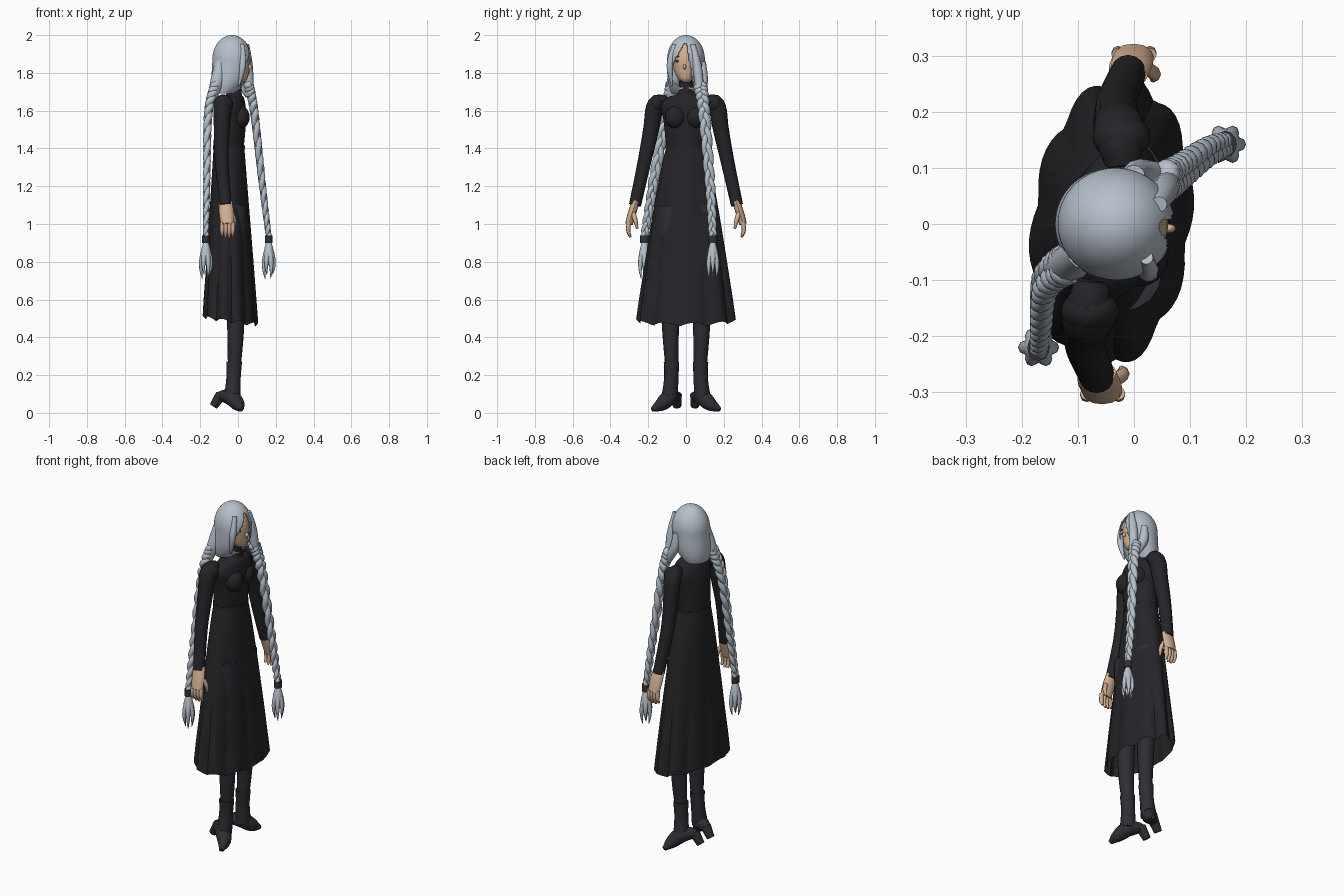
import bpy, bmesh
from math import sin, cos, pi, tau, radians, sqrt
from mathutils import Vector

cube = bpy.data.objects.get("Cube")
if cube:
    bpy.data.objects.remove(cube)

YAW = -0.1  # the body is turned slightly


def material(name, red, green, blue):
    mat = bpy.data.materials.new(name)
    mat.use_nodes = True
    color = (red, green, blue, 1)
    mat.diffuse_color = color
    mat.node_tree.nodes["Principled BSDF"].inputs["Base Color"].default_value = color
    return mat


HAIR = material("silver hair", 0.47, 0.53, 0.6)
DRESS = material("black cloth", 0.018, 0.018, 0.022)
BOOT = material("charcoal leather", 0.026, 0.026, 0.033)
SKIN = material("warm skin", 0.66, 0.43, 0.28)
DARK = material("dark detail", 0.03, 0.03, 0.04)


def steps(count):
    return [i / count for i in range(count + 1)]


def spline(rows, detail):
    """Interpolate rows of numbers along a smooth curve."""
    rows = [Vector(row) for row in rows]
    padded = [rows[0], *rows, rows[-1]]
    result = []
    for before, start, end, after in zip(padded, padded[1:], padded[2:], padded[3:]):
        leave, arrive = (end - before) / 2, (after - start) / 2
        for t in steps(detail)[:-1]:
            blend = t * t * (3 - 2 * t)
            result.append(start.lerp(end, blend) + leave * (t * (1 - t) ** 2)
                          - arrive * (t * t * (1 - t)))
    return result + [rows[-1]]


def surface(name, rings, mat, caps=True, drop=None, angle=50):
    """Join rings of points into one smooth object."""
    bm = bmesh.new()
    rows = [[bm.verts.new(point) for point in ring] for ring in rings]
    for low, high in zip(rows, rows[1:]):
        for i in range(len(low)):
            bm.faces.new((low[i - 1], low[i], high[i], high[i - 1]))
    if caps:
        bm.faces.new(rows[0])
        bm.faces.new(rows[-1])
    bmesh.ops.recalc_face_normals(bm, faces=bm.faces)
    if drop:
        unwanted = [face for face in bm.faces if drop(face.calc_center_median())]
        bmesh.ops.delete(bm, geom=unwanted, context="FACES")
    mesh = bpy.data.meshes.new(name)
    bm.to_mesh(mesh)
    bm.free()
    mesh.materials.append(mat)
    ob = bpy.data.objects.new(name, mesh)
    bpy.context.collection.objects.link(ob)
    bpy.ops.object.select_all(action="DESELECT")
    ob.select_set(True)
    bpy.context.view_layer.objects.active = ob
    bpy.ops.object.shade_smooth_by_angle(angle=radians(angle))
    return ob


def loft(name, profile, mat, segments=32, pleat=None, **options):
    """Stack ovals given as height, centre x, half depth and half width."""
    rings = []
    for z, centre, depth, width in profile:
        ring = []
        for turn in steps(segments)[:-1]:
            swell, lift = pleat(turn * tau, z) if pleat else (1, 0)
            x, y = depth * swell * cos(turn * tau), width * swell * sin(turn * tau)
            ring.append((centre + x * cos(YAW) - y * sin(YAW), x * sin(YAW) + y * cos(YAW), z + lift))
        rings.append(ring)
    return surface(name, rings, mat, **options)


def tube(name, points, mat, segments=12, detail=4, flat=1.0, across=(0, 1, 0)):
    """Sweep a circle through x, y, z, radius points; flat widens it sideways."""
    points = spline(points, detail)
    rings = []
    for i, point in enumerate(points):
        ahead = points[min(i + 1, len(points) - 1)]
        tangent = (ahead - points[max(i - 1, 0)]).to_3d().normalized()
        side = Vector(across)
        side = (side - tangent * tangent.dot(side)).normalized()
        other = tangent.cross(side)
        rings.append([point.to_3d() + point[3] * (side * flat * cos(t * tau) + other * sin(t * tau))
                      for t in steps(segments)[:-1]])
    return surface(name, rings, mat)


def ball(name, centre, depth, width, height, mat):
    rings = []
    for p in steps(14)[1:-1]:
        radius = sin(p * pi)
        rings.append([Vector(centre) + Vector((depth * radius * cos(t * tau), width * radius * sin(t * tau),
                                               height * cos(p * pi))) for t in steps(20)[:-1]])
    return surface(name, rings, mat)


# Bodice with high collar and bust
bodice = [(1.76, -0.015, 0.035, 0.037), (1.69, -0.02, 0.04, 0.045), (1.67, -0.03, 0.06, 0.1),
          (1.62, -0.035, 0.075, 0.135), (1.55, -0.04, 0.083, 0.12), (1.4, -0.05, 0.08, 0.105)]
loft("bodice", spline(bodice, 4), DRESS)
for side, y in (("left", 0.048), ("right", -0.056)):
    ball(side + "_bust", (0.012, y, 1.565), 0.05, 0.055, 0.06, DRESS)


# Pleated skirt, fuller toward the hem, with a seam at the waist
def pleats(angle, z):
    fold = abs(sin(5 * angle + 0.5)) - 0.7
    amount = min(1, max(0, (1.4 - z) / 0.8))
    return 1 + 0.09 * amount * fold, amount ** 8 * (0.02 * fold - 0.02 * cos(angle))


skirt = [(1.42 - 0.93 * t, -0.048 + 0.008 * t, 0.08 + 0.062 * t, 0.1 + 0.16 * t ** 0.8) for t in steps(16)]
loft("skirt", skirt, DRESS, segments=80, pleat=pleats, caps=False, angle=25)
loft("waist_seam", [(z, -0.048, 0.085, 0.108) for z in (1.415, 1.395)], DRESS)

# Arms, hands, legs and boots
for side, s in (("left", 1), ("right", -1)):
    mid = 0.028 * (s - 1)
    tube(side + "_sleeve", [(mid - 0.02, s * 0.1, 1.65, 0.03), (mid - 0.025, s * 0.16, 1.63, 0.046),
                            (mid - 0.03, s * 0.185, 1.5, 0.042), (mid - 0.03, s * 0.22, 1.33, 0.036),
                            (mid - 0.01, s * 0.27, 1.1, 0.032)], DRESS, segments=16, detail=6)
    ball(side + "_shoulder", (mid - 0.022, s * 0.155, 1.635), 0.052, 0.04, 0.05, DRESS)
    tube(side + "_palm", [(mid - 0.01, s * 0.265, 1.12, 0.02), (mid - 0.005, s * 0.285, 1.06, 0.022),
                          (mid, s * 0.302, 1, 0.02)], SKIN, flat=1.75, across=(1, 0, 0))
    for finger in range(4):
        x = 0.019 * (finger - 1.5)
        tip = 0.925 + 0.008 * abs(finger - 1.5)
        tube(f"{side}_finger_{finger + 1}",
             [(mid + x, s * 0.302, 1.01, 0.012), (mid + x, s * 0.306, 0.965, 0.011),
              (mid + x, s * 0.294, tip, 0.006)], SKIN, segments=8)
    tube(side + "_thumb", [(mid + 0.018, s * 0.28, 1.06, 0.013), (mid + 0.036, s * 0.268, 1.02, 0.012),
                           (mid + 0.034, s * 0.258, 0.975, 0.006)], SKIN, segments=8)
    tube(side + "_leg", [(-0.02, s * 0.085, 1.1, 0.07), (-0.012, s * 0.083, 0.5, 0.047),
                         (-0.02, s * 0.075, 0.24, 0.034)], BOOT, segments=16)
    tube(side + "_boot_shaft", [(-0.02, s * 0.077, 0.27, 0.041), (-0.024, s * 0.078, 0.18, 0.038),
                                (-0.03, s * 0.087, 0.08, 0.044)], BOOT, segments=16)
    tube(side + "_boot_foot", [(-0.115, s * 0.047, 0.085, 0.012), (-0.085, s * 0.057, 0.09, 0.03),
                               (-0.035, s * 0.09, 0.08, 0.042), (0, s * 0.13, 0.045, 0.036),
                               (0.016, s * 0.18, 0.017, 0.012)],
         BOOT, segments=16, across=(0.8, -0.6 * s, 0))
    tube(side + "_boot_heel", [(-0.09, s * 0.052, 0.095, 0.03), (-0.13, s * 0.047, 0.035, 0.022)], BOOT)

# Face, an egg with its chin pushed forward
face = []
for t in steps(16)[1:]:
    low = max(0, -cos(t * 3))
    radius = sin(t * 3) * (1 - 0.12 * low)
    face.append((1.86 + 0.112 * cos(t * 3), -0.025 + 0.045 * low ** 2, 0.086 * radius, 0.075 * radius))
loft("face", face, SKIN)
ball("nose", (0.062, -0.008, 1.832), 0.012, 0.008, 0.014, SKIN)
for name, y, z, width, height in (("right_eye", -0.042, 1.862, 0.015, 0.006),
                                  ("left_eye", 0.028, 1.862, 0.014, 0.006),
                                  ("right_brow", -0.042, 1.886, 0.017, 0.003)):
    x = 0.086 * sqrt(1 - (y / 0.075) ** 2) - 0.027
    ball(name, (x, y, z), 0.004, width, height, DARK)


# Hair cap with a parted opening for the face
def face_opening(point):
    down = 1.955 - point.z
    right_edge = max(-0.085, -0.012 - 0.55 * down)
    return point.x > 0.015 and down > 0 and right_edge < point.y < 0.004 + 0.16 * down


dome = [(1.87 + 0.13 * cos(t * pi / 2), -0.032, 0.104 * sin(t * pi / 2), 0.1 * sin(t * pi / 2))
        for t in steps(24)[1:]]
fall = [(1.87 - 0.18 * t, -0.032 - 0.04 * t * t, 0.104 - 0.044 * t ** 3, 0.1 - 0.025 * t ** 4)
        for t in steps(24)[1:]]
cap = loft("hair_cap", dome + fall, HAIR, segments=96, drop=face_opening)
cap.modifiers.new("thickness", "SOLIDIFY").thickness = 0.006

# Locks framing the face and gathering into the braids
LOCKS = {
    "right_face_lock": [(0.022, -0.06, 1.95, 0.012), (0.025, -0.085, 1.84, 0.018), (0.005, -0.075, 1.73, 0.004)],
    "left_face_lock": [(0.045, 0.035, 1.95, 0.014), (0.055, 0.06, 1.83, 0.024), (0.062, 0.075, 1.68, 0.022)],
    "left_side_lock": [(0, 0.085, 1.86, 0.02), (0.01, 0.09, 1.77, 0.026), (0.06, 0.085, 1.68, 0.022)],
    "right_back_lock": [(-0.09, -0.05, 1.86, 0.03), (-0.11, -0.065, 1.76, 0.035), (-0.14, -0.085, 1.66, 0.024)]}
for name, points in LOCKS.items():
    tube(name, points, HAIR)

# Braids of three woven strands, each with a tie and a loose tuft
BRAIDS = {
    "left": [(0.055, 0.075, 1.74), (0.085, 0.095, 1.6), (0.13, 0.128, 1.2), (0.163, 0.142, 0.93)],
    "right": [(-0.12, -0.07, 1.74), (-0.158, -0.105, 1.58), (-0.166, -0.175, 1.2), (-0.17, -0.22, 0.93)]}
for side, path in BRAIDS.items():
    core = spline(path, 20)
    for strand in range(3):
        points = []
        for t, centre in zip(steps(len(core) - 1), core):
            weave = 30 * t + strand * tau / 3
            size = 1.12 - 0.5 * t
            offset = Vector((0.007 * sin(2 * weave), 0.017 * sin(weave), 0)) * size
            points.append((*(centre + offset), 0.0185 * size))
        tube(f"{side}_braid_strand_{strand + 1}", points, HAIR, segments=10, detail=2)
    x, y, z = path[-1]
    tube(side + "_braid_tie", [(x, y, z + 0.01, 0.02), (x, y, z - 0.03, 0.02)], DARK, flat=1.2)
    tube(side + "_tuft", [(x, y, z - 0.02, 0.012), (x, y, z - 0.09, 0.028), (x, y, z - 0.15, 0.012)], HAIR)
    for lock in range(6):
        out = Vector((cos(lock * tau / 6), sin(lock * tau / 6), 0))
        points = []
        for t in steps(4):
            spread = out * (0.01 + 0.016 * sin(t * 2.5))
            drop = Vector((0, 0, 0.07 + t * (0.13 + 0.02 * (lock % 2))))
            points.append((*(Vector(path[-1]) + spread - drop), 0.015 - 0.014 * t ** 2))
        tube(f"{side}_tuft_lock_{lock + 1}", points, HAIR, segments=8, detail=2)
